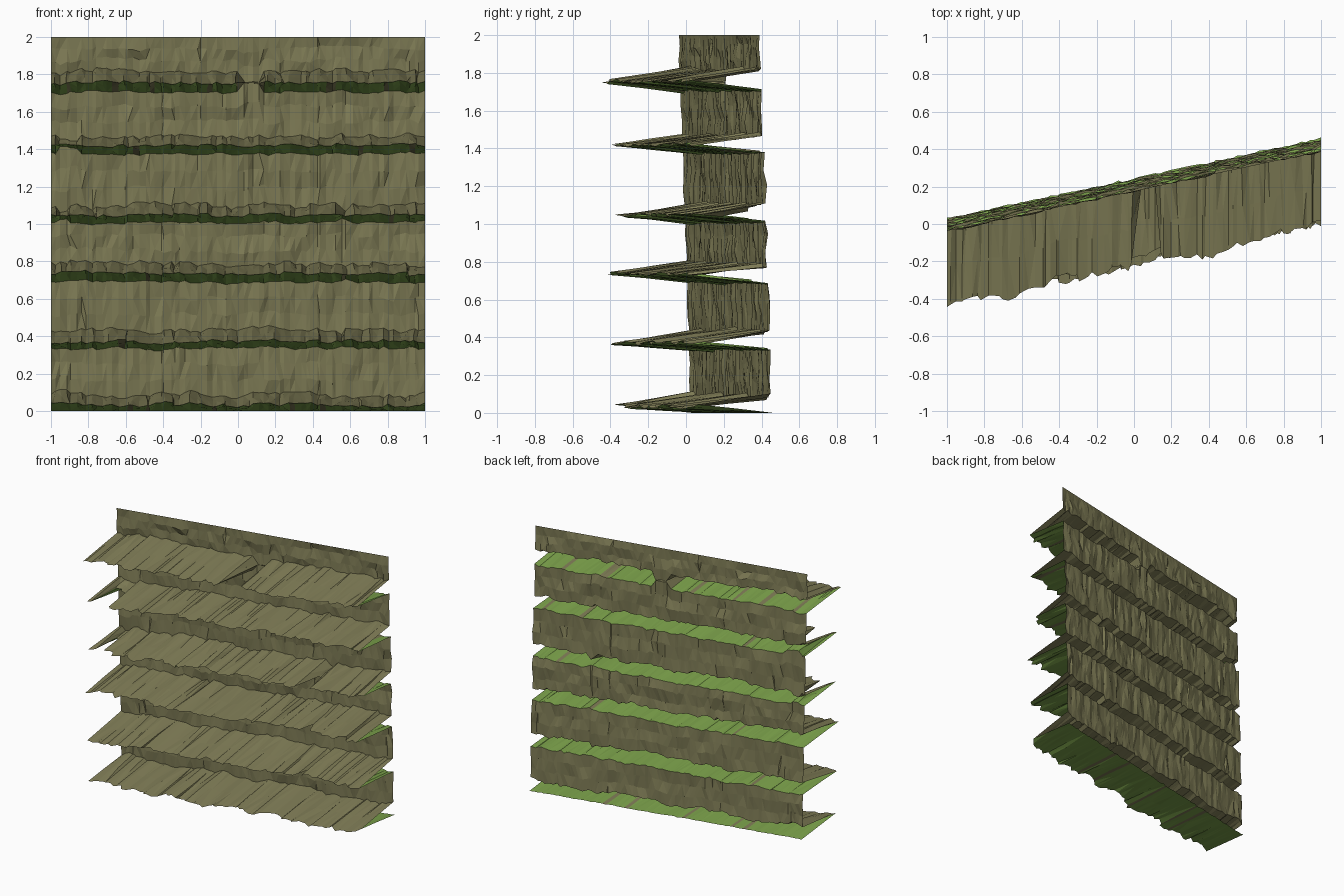
import bpy, bmesh, random

random.seed(7)
cube = bpy.data.objects.get("Cube")
if cube:
    bpy.data.objects.remove(cube)


def material(name, colour):
    mat = bpy.data.materials.new(name)
    mat.use_nodes = True
    mat.diffuse_color = colour
    bsdf = mat.node_tree.nodes["Principled BSDF"]
    bsdf.inputs["Base Color"].default_value = colour
    bsdf.inputs["Roughness"].default_value = 0.9
    return mat


ROCK = material("olive rock", (0.21, 0.2, 0.092, 1))
MOSS = material("moss green", (0.2, 0.36, 0.07, 1))

# Uneven column positions along the cliff
N = 72
XS = [-1 + 2 * i / N + (random.uniform(-0.009, 0.009) if 0 < i < N else 0)
      for i in range(N + 1)]

# Ledges from bottom to top: lower root, tip, upper root, depth
LEDGES = [(0.0, 0.035, 0.09, 0.41), (0.335, 0.37, 0.43, 0.41),
          (0.69, 0.735, 0.785, 0.42), (1.005, 1.045, 1.095, 0.375),
          (1.375, 1.42, 1.465, 0.375), (1.705, 1.755, 1.815, 0.415)]

# Places where a ledge closes up: ledge index, start, end, remaining depth share
PINCHES = [(5, 0.0, 0.13, 0.0), (4, -0.96, -0.86, 0.3),
           (3, 0.54, 0.6, 0.45), (3, -0.97, -0.9, 0.4),
           (2, 0.57, 0.61, 0.7), (1, 0.53, 0.57, 0.7)]


def wall_y(x, z):
    return 0.213 * x + 0.242 - 0.033 * z


def openness(row, x):
    for r, start, end, share in PINCHES:
        if r == row and start <= x <= end:
            return share
    return 1.0


def wander(size, step):
    """Smoothly drifting noise with small jumps."""
    value, out = 0, []
    for _ in XS:
        value = 0.75 * value + random.uniform(-step, step)
        out.append(max(-size, min(size, value)))
    return out


def sheet(name, rows, paint=None):
    """Skin a grid of point rows into a faceted sheet."""
    bm = bmesh.new()
    grid = [[bm.verts.new(p) for p in row] for row in rows]
    for r in range(len(grid) - 1):
        for i in range(N):
            a, b = grid[r][i], grid[r][i + 1]
            c, d = grid[r + 1][i + 1], grid[r + 1][i]
            tris = ((a, b, c), (a, c, d)) if random.random() < 0.5 else ((a, b, d), (b, c, d))
            for tri in tris:
                face = bm.faces.new(tri)
                if paint:
                    face.material_index = paint(r, i)
    mesh = bpy.data.meshes.new(name)
    bm.to_mesh(mesh)
    bm.free()
    mesh.materials.append(ROCK)
    mesh.materials.append(MOSS)
    obj = bpy.data.objects.new(name, mesh)
    bpy.context.collection.objects.link(obj)
    return obj


def blend(a, b, t, jit):
    """Row of points between two rows, roughened."""
    return [(p[0], p[1] + (q[1] - p[1]) * t + random.uniform(-jit, jit),
             p[2] + (q[2] - p[2]) * t + random.uniform(-jit, jit))
            for p, q in zip(a, b)]


# Ledges: a moss underside and a rock top meeting in a ragged lip
lower_roots, upper_roots = [], []
for row, (z_low, z_tip, z_up, depth) in enumerate(LEDGES):
    low, tip, up = [], [], []
    opens = [openness(row, x) for x in XS]
    drift, reach = wander(0.018, 0.011), wander(0.035, 0.025)
    for i, x in enumerate(XS):
        o = opens[i]
        zl = z_low + (1 - o) * (z_tip - z_low)
        zu = z_up - (1 - o) * (z_up - z_tip) * 0.9
        zl += 0.0 if row == 0 else 0.5 * drift[i] + random.uniform(-0.006, 0.006)
        zu += drift[i] + random.uniform(-0.008, 0.01)
        zt = z_tip + 0.6 * drift[i] + random.uniform(-0.008, 0.008)
        zt = max(zl + 0.004, min(zu - 0.004, zt))
        low.append((x, wall_y(x, zl) + random.uniform(-0.004, 0.008), zl))
        up.append((x, wall_y(x, zu) + random.uniform(-0.006, 0.004), zu))
        out = depth * o + (reach[i] + random.uniform(-0.012, 0.012)) * (o > 0)
        if i == 0:
            out = depth
        shift = random.uniform(-0.009, 0.009) if 0 < i < N else 0
        tip.append((x + shift, wall_y(x, zt) - out, zt))
    under = blend(low, tip, 0.55, 0.003)
    top = blend(tip, up, 0.5, 0.003)
    mossy = [opens[i] > 0 and opens[i + 1] > 0 and random.random() > 0.06
             for i in range(N)]
    sheet(f"ledge_{row + 1}", [low, under, tip, top, up],
          lambda r, i: int(r < 2 and mossy[i]))
    lower_roots.append(low)
    upper_roots.append(up)

# Wall bands between the ledges, the last one ending in a straight rim
rim = [(x, wall_y(x, 2), 2.0) for x in XS]
lower_roots.append(rim)
for k, bottom in enumerate(upper_roots):
    ceiling = lower_roots[k + 1]
    rows = [bottom]
    for t in (0.33, 0.67):
        bumps = wander(0.012, 0.007)
        rows.append([(x, y + b, z + b) for (x, y, z), b in
                     zip(blend(bottom, ceiling, t, 0.003), bumps)])
    sheet(f"wall_band_{k + 1}", rows + [ceiling])
